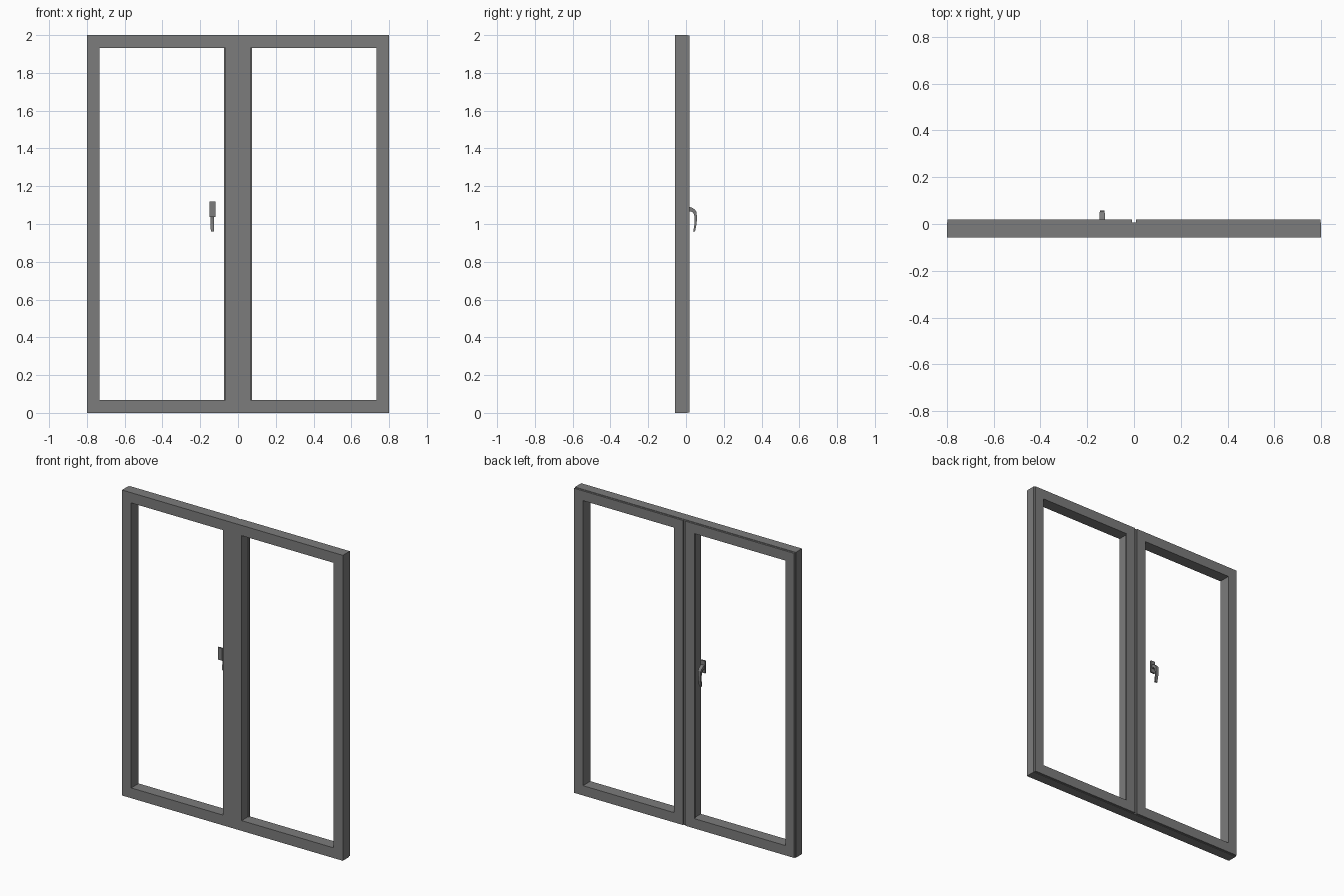
import bpy
import bmesh

cube = bpy.data.objects.get("Cube")
if cube:
    bpy.data.objects.remove(cube, do_unlink=True)

grey = bpy.data.materials.new("mid grey")
grey.use_nodes = True
colour = (0.2, 0.2, 0.2, 1)
grey.diffuse_color = colour
grey.node_tree.nodes["Principled BSDF"].inputs["Base Color"].default_value = colour

W, H = 0.8, 2.0                          # half width, height
FRONT, STEP, BACK = -0.058, 0.007, 0.019  # depth planes
BAR, GAP, LIP = 0.067, 0.008, 0.003


def finish(name, bm):
    bmesh.ops.recalc_face_normals(bm, faces=bm.faces)
    mesh = bpy.data.meshes.new(name)
    bm.to_mesh(mesh)
    bm.free()
    mesh.materials.append(grey)
    obj = bpy.data.objects.new(name, mesh)
    bpy.context.collection.objects.link(obj)
    return obj


def box(name, x0, x1, y0, y1, z0, z1):
    bm = bmesh.new()
    bmesh.ops.create_cube(bm, size=1)
    for v in bm.verts:
        v.co.x = x1 if v.co.x > 0 else x0
        v.co.y = y1 if v.co.y > 0 else y0
        v.co.z = z1 if v.co.z > 0 else z0
    return finish(name, bm)


def ring(name, x0, x1, z0, z1, inner, y0, y1):
    """Rectangular frame with one opening, closed on all sides."""
    a0, a1, b0, b1 = inner
    outer = [(x0, z0), (x1, z0), (x1, z1), (x0, z1)]
    hole = [(a0, b0), (a1, b0), (a1, b1), (a0, b1)]
    bm = bmesh.new()
    of, hf, ob, hb = [[bm.verts.new((x, y, z)) for x, z in loop]
                      for y in (y0, y1) for loop in (outer, hole)]
    for i in range(4):
        j = (i + 1) % 4
        for p, q in ((of, hf), (hf, hb), (hb, ob), (ob, of)):
            bm.faces.new((p[i], p[j], q[j], q[i]))
    return finish(name, bm)


# Fixed outer frame and centre post
inner = (-W + BAR, W - BAR, BAR, H - BAR)
ring("outer_frame", -W, W, 0, H, inner, FRONT, STEP)
box("centre_post", -BAR, BAR, FRONT, STEP, BAR, H - BAR)

# Two sashes behind the frame, parted by a narrow groove
for side, name in ((-1, "right_sash"), (1, "left_sash")):
    x0, x1 = sorted((side * GAP, side * (W - LIP)))
    a0, a1 = sorted((side * (GAP + BAR), side * (W - BAR)))
    ring(name, x0, x1, LIP, H - LIP, (a0, a1, BAR, H - BAR), STEP, BACK)

# Handle plate
HX = -0.136
box("handle_plate", HX - 0.016, HX + 0.016, 0.008, BACK, 1.038, 1.118)

# Handle lever: a bent strip swept through y, z stations with half width
stations = [  # outer y, z, inner y, z, half width
    (0.016, 1.091, 0.016, 1.065, 0.011),
    (0.030, 1.087, 0.028, 1.065, 0.011),
    (0.046, 1.077, 0.038, 1.060, 0.011),
    (0.056, 1.064, 0.043, 1.050, 0.010),
    (0.058, 1.030, 0.046, 1.030, 0.010),
    (0.056, 1.000, 0.045, 1.000, 0.009),
    (0.048, 0.960, 0.038, 0.960, 0.008),
]
bm = bmesh.new()
loops = []
for yo, zo, yi, zi, w in stations:
    corners = [(-w, yo, zo), (w, yo, zo), (w, yi, zi), (-w, yi, zi)]
    loops.append([bm.verts.new((HX + x, y, z)) for x, y, z in corners])
for p, q in zip(loops, loops[1:]):
    for i in range(4):
        j = (i + 1) % 4
        bm.faces.new((p[i], p[j], q[j], q[i]))
bm.faces.new(loops[0])
bm.faces.new(loops[-1])
finish("handle_lever", bm)
